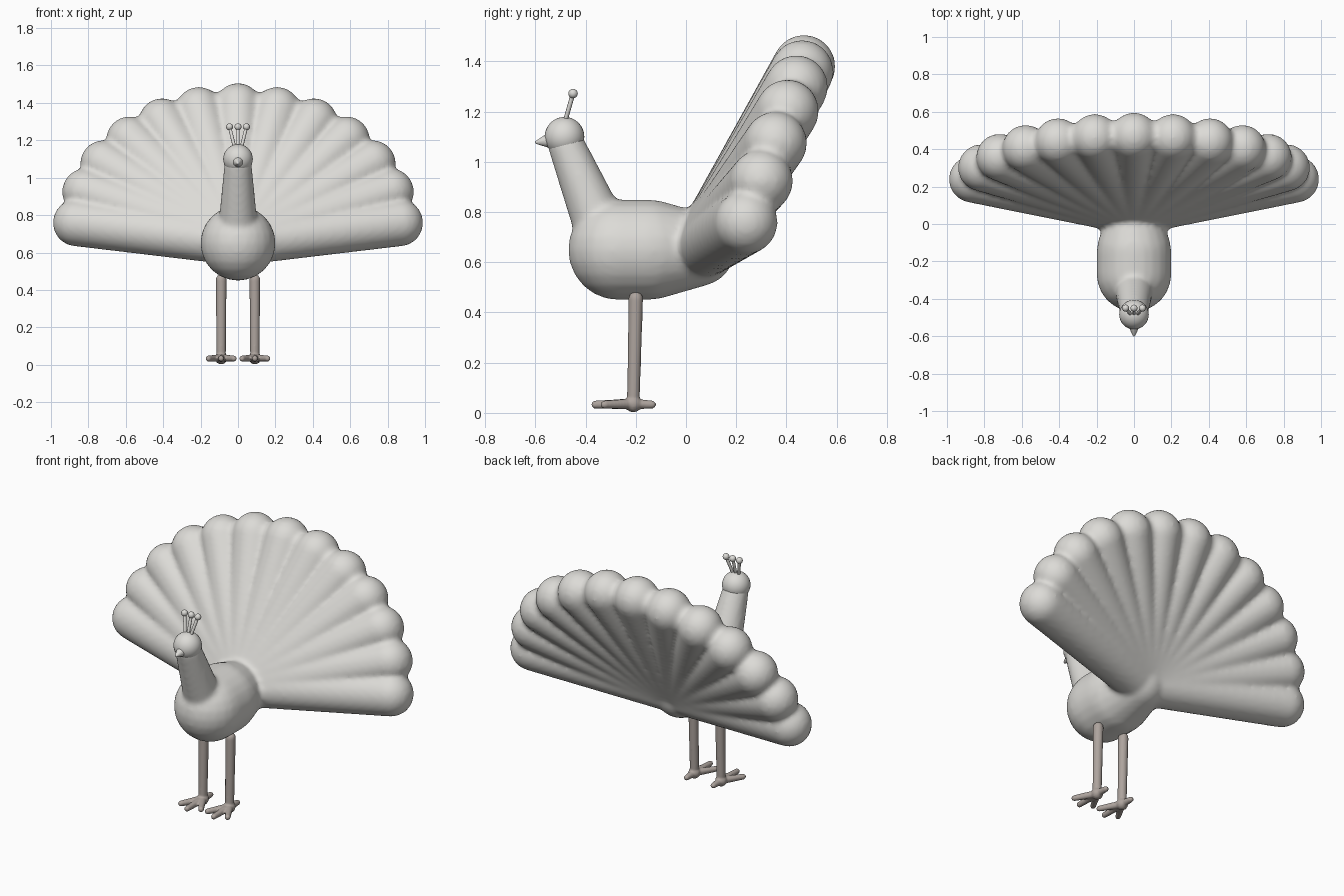
import bpy, bmesh, math
from mathutils import Vector, Matrix

if "Cube" in bpy.data.objects:
    bpy.data.objects.remove(bpy.data.objects["Cube"])


def material(name, rgb):
    m = bpy.data.materials.new(name)
    m.diffuse_color = (*rgb, 1)
    m.use_nodes = True
    m.node_tree.nodes["Principled BSDF"].inputs["Base Color"].default_value = m.diffuse_color
    return m


PALE = material("pale grey", (0.72, 0.71, 0.68))
TAUPE = material("taupe grey", (0.42, 0.37, 0.34))


def hull(bm, balls, seg=24):
    """Rounded solid wrapped around a list of (centre, radius) balls."""
    tmp = bmesh.new()
    for c, r in balls:
        bmesh.ops.create_uvsphere(tmp, u_segments=seg, v_segments=seg // 2,
                                  radius=r, matrix=Matrix.Translation(Vector(c)))
    if len(balls) > 1:
        pts = [v.co.copy() for v in tmp.verts]
        tmp.clear()
        for p in pts:
            tmp.verts.new(p)
        res = bmesh.ops.convex_hull(tmp, input=tmp.verts)
        junk = {g for g in res["geom_interior"] + res["geom_unused"]
                if isinstance(g, bmesh.types.BMVert)}
        bmesh.ops.delete(tmp, geom=list(junk), context='VERTS')
    bmesh.ops.recalc_face_normals(tmp, faces=tmp.faces)
    me = bpy.data.meshes.new("tmp")
    tmp.to_mesh(me)
    tmp.free()
    bm.from_mesh(me)
    bpy.data.meshes.remove(me)


def part(name, solids, mat, seg=24, voxel=None, smooth=0):
    bm = bmesh.new()
    for s in solids:
        hull(bm, s, seg)
    me = bpy.data.meshes.new(name)
    bm.to_mesh(me)
    bm.free()
    ob = bpy.data.objects.new(name, me)
    bpy.context.collection.objects.link(ob)
    me.materials.append(mat)
    me.polygons.foreach_set("use_smooth", [True] * len(me.polygons))
    if voxel:  # fuse the solids into one soft surface
        r = ob.modifiers.new("fuse", 'REMESH')
        r.mode = 'VOXEL'
        r.voxel_size = voxel
        r.use_smooth_shade = True
        s = ob.modifiers.new("soften", 'SMOOTH')
        s.factor = 0.5
        s.iterations = smooth
    return ob


# Body, neck and fanned tail fused together
root = (0, 0.06, 0.65)
tips = []
for i in range(-6, 7):
    a = math.radians(83.5 * i / 6)
    z = 0.68 + 0.70 * math.cos(a)
    tips.append((0.87 * math.sin(a), 0.24 + 0.23 * (z - 0.76) / 0.62, z))
solids = [[(root, 0.12), (t, 0.126)] for t in tips]
solids += [[(root, 0.10), (a, 0.088), (b, 0.088)] for a, b in zip(tips, tips[1:])]
solids.append([((0, -0.27, 0.65), 0.2), ((0, -0.15, 0.65), 0.2),
               ((0, 0.05, 0.65), 0.145)])
solids.append([((0, -0.325, 0.70), 0.11), ((0, -0.478, 1.07), 0.073)])
part("body_and_tail_fan", solids, PALE, voxel=0.014, smooth=6)

# Head, beak and crest
part("head", [[((0, -0.484, 1.1), 0.079)]], PALE, seg=32)
part("beak", [[((0, -0.545, 1.085), 0.028), ((0, -0.594, 1.078), 0.007)]], PALE)
for n, x in (("left", -0.045), ("middle", 0), ("right", 0.045)):
    top = (x, -0.45, 1.272)
    part("crest_feather_" + n,
         [[((x * 0.4, -0.482, 1.16), 0.009), (top, 0.009)], [(top, 0.019)]],
         PALE, seg=16)

# Legs with four-toed feet
for n, s in (("left", -1), ("right", 1)):
    x = 0.09 * s
    ankle = (x, -0.21, 0.036)
    toes = [(x, -0.362, 0.033), (x - 0.068, -0.325, 0.033),
            (x + 0.068, -0.325, 0.033), (x, -0.135, 0.033)]
    limbs = [[((x, -0.2, 0.455), 0.029), (ankle, 0.025)], [(ankle, 0.034)]]
    limbs += [[(ankle, 0.022), (t, 0.016)] for t in toes]
    part(n + "_leg", limbs, TAUPE, seg=16, voxel=0.006, smooth=3)
